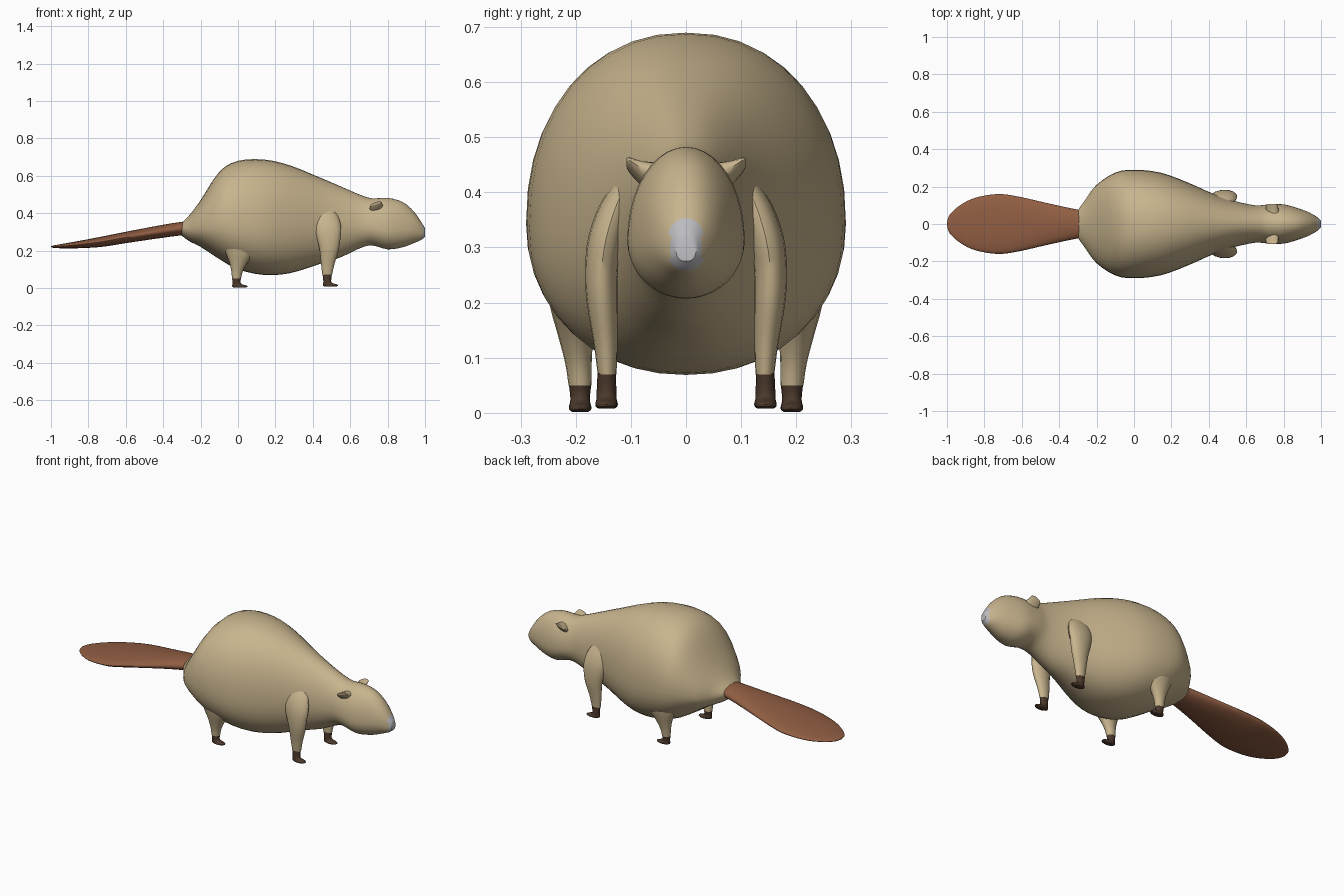
import bpy, bmesh, math

if "Cube" in bpy.data.objects:
    bpy.data.objects.remove(bpy.data.objects["Cube"])


def material(name, rgb):
    m = bpy.data.materials.new(name)
    m.diffuse_color = (*rgb, 1)
    m.use_nodes = True
    m.node_tree.nodes["Principled BSDF"].inputs["Base Color"].default_value = m.diffuse_color
    return m


FUR = material("fur", (0.58, 0.46, 0.27))
TAIL = material("tail_skin", (0.28, 0.11, 0.055))
DARK = material("foot_skin", (0.07, 0.04, 0.025))
NOSE = material("nose_grey", (0.5, 0.5, 0.53))


def resample(rows, k):
    """Catmull-Rom interpolation of every column of the stations."""
    out = []
    for i in range(len(rows) - 1):
        p0, p1, p2 = rows[max(i - 1, 0)], rows[i], rows[i + 1]
        p3 = rows[min(i + 2, len(rows) - 1)]
        for j in range(k):
            t = j / k
            out.append([0.5 * (2 * b + (c - a) * t + (2 * a - 5 * b + 4 * c - d) * t * t
                               + (3 * b - a - 3 * c + d) * t ** 3)
                        for a, b, c, d in zip(p0, p1, p2, p3)])
    return out + [list(rows[-1])]


def skin(name, rings, mats, mirror=False, pick=None):
    """Bridge closed rings, cap the ends, optionally mirror across y."""
    bm = bmesh.new()
    loops = [[bm.verts.new(p) for p in r] for r in rings]
    n = len(loops[0])
    for a, b in zip(loops, loops[1:]):
        for i in range(n):
            bm.faces.new((a[i], a[(i + 1) % n], b[(i + 1) % n], b[i]))
    bm.faces.new(loops[0])
    bm.faces.new(loops[-1])
    bmesh.ops.recalc_face_normals(bm, faces=bm.faces)
    if pick:
        for f in bm.faces:
            f.material_index = pick(f.calc_center_median())
    me = bpy.data.meshes.new(name)
    bm.to_mesh(me)
    bm.free()
    ob = bpy.data.objects.new(name, me)
    bpy.context.collection.objects.link(ob)
    for m in mats:
        me.materials.append(m)
    bpy.ops.object.select_all(action='DESELECT')
    ob.select_set(True)
    bpy.context.view_layer.objects.active = ob
    bpy.ops.object.shade_smooth_by_angle(angle=math.radians(45))
    if mirror:
        mod = ob.modifiers.new("mirror", 'MIRROR')
        mod.use_axis = (False, True, False)
    return ob


def spow(v, e):
    return math.copysign(abs(v) ** e, v)


def lengthwise(stations, k, n):
    """Stations: x, bottom z, top z, half width, height fraction of widest point, exponent."""
    rings = []
    for x, zb, zt, w, f, e in resample(stations, k):
        zm = zb + (zt - zb) * f
        ring = []
        for i in range(n):
            a = 2 * math.pi * i / n
            s, c = spow(math.sin(a), 2 / e), spow(math.cos(a), 2 / e)
            ring.append((x, w * c, zm + s * ((zt - zm) if s > 0 else (zm - zb))))
        rings.append(ring)
    return rings


def upright(stations, k=3, n=16):
    """Stations: z, centre x, centre y, radius x, radius y."""
    return [[(cx + rx * math.cos(2 * math.pi * i / n), cy + ry * math.sin(2 * math.pi * i / n), z)
             for i in range(n)] for z, cx, cy, rx, ry in resample(stations, k)]


# Body and head in one skin, with the pale nose tip
body = [(-.30, .28, .35, .075, .5, 2), (-.26, .25, .39, .13, .45, 2), (-.20, .22, .47, .21, .42, 2.1),
        (-.10, .155, .622, .275, .42, 2.2), (0, .10, .68, .29, .42, 2.2), (.14, .07, .687, .275, .42, 2.2),
        (.28, .08, .655, .225, .43, 2.2), (.44, .13, .59, .155, .45, 2.1), (.55, .165, .543, .12, .45, 2),
        (.65, .212, .50, .10, .42, 2), (.715, .228, .48, .104, .38, 2), (.80, .207, .482, .105, .37, 2),
        (.88, .218, .46, .083, .38, 2), (.94, .24, .41, .06, .42, 2), (.98, .258, .353, .036, .45, 2.2),
        (1.0, .275, .32, .018, .45, 2.4)]
skin("body", lengthwise(body, 3, 40), [FUR, NOSE],
     pick=lambda c: int(c.x > .979 and abs(c.y) < .03))

# Flat paddle tail
tail = [(-1.0, .219, .224, .008, .5, 2), (-.985, .215, .228, .05, .5, 2), (-.93, .212, .238, .10, .5, 2),
        (-.85, .213, .252, .14, .5, 2), (-.73, .220, .275, .16, .5, 2), (-.62, .237, .297, .147, .5, 2),
        (-.50, .255, .32, .12, .5, 2), (-.38, .272, .342, .093, .5, 2), (-.28, .285, .357, .073, .5, 2)]
skin("tail", lengthwise(tail, 4, 32), [TAIL])

# Legs, sunk into the body at the top
hind = [(.05, -.008, .192, .024, .021), (.09, -.005, .195, .031, .024), (.14, .003, .2, .05, .032),
        (.20, .015, .205, .085, .043), (.27, .025, .205, .11, .05), (.34, .03, .19, .09, .04)]
skin("hind_legs", upright(hind), [FUR], True)
front = [(.07, .477, .143, .026, .017), (.13, .480, .146, .036, .022), (.20, .487, .152, .05, .028),
         (.26, .485, .153, .062, .03), (.32, .478, .144, .074, .033), (.38, .465, .125, .072, .03),
         (.43, .455, .10, .05, .02)]
skin("front_legs", upright(front), [FUR], True)

# Dark feet with toes pointing forward
for name, x, y, z0, zt, rx, ry in (("hind_feet", -.008, .192, .002, .052, .024, .0205),
                                   ("front_feet", .477, .144, .008, .072, .025, .0165)):
    foot = [(z0, x + .018, y, .03, .015), (z0 + .004, x + .018, y, .04, .02),
            (z0 + .011, x + .016, y, .039, .02), (z0 + .018, x + .004, y, .026, .018),
            (z0 + .03, x, y, .021, .018), (zt, x, y, rx, ry)]
    skin(name, upright(foot, 2), [DARK], True)

# Small cupped ears
ear = [(.05, .742, .42, .036, .032), (.082, .738, .435, .034, .02), (.102, .738, .449, .03, .011),
       (.108, .738, .454, .018, .006)]
rings = [[(cx + rx * math.cos(a), y, cz + rz * math.sin(a) + .3 * rx * math.cos(a))
          for a in (2 * math.pi * i / 14 for i in range(14))]
         for y, cx, cz, rx, rz in resample(ear, 3)]
skin("ears", rings, [FUR], True)
